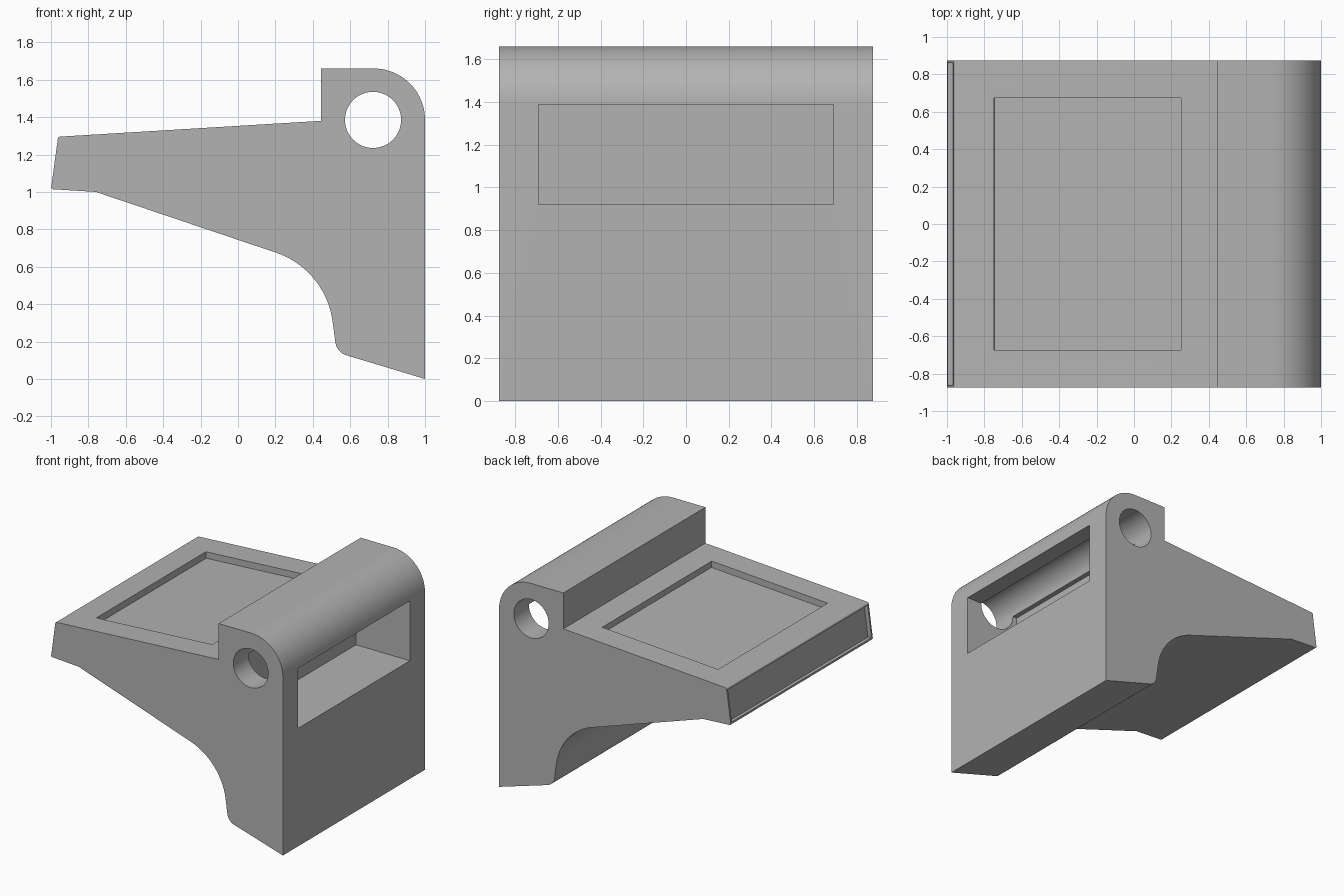
import bpy, bmesh, math
from mathutils import Vector, Matrix

cube = bpy.data.objects.get("Cube")
if cube:
    bpy.data.objects.remove(cube, do_unlink=True)

grey = bpy.data.materials.new("plain grey")
grey.use_nodes = True
COLOUR = (0.45, 0.45, 0.45, 1)
grey.diffuse_color = COLOUR
grey.node_tree.nodes["Principled BSDF"].inputs["Base Color"].default_value = COLOUR

HALF_WIDTH = 0.875


def make_object(name, bm):
    bmesh.ops.recalc_face_normals(bm, faces=bm.faces)
    mesh = bpy.data.meshes.new(name)
    bm.to_mesh(mesh)
    bm.free()
    mesh.materials.append(grey)
    obj = bpy.data.objects.new(name, mesh)
    bpy.context.collection.objects.link(obj)
    return obj


def rounded(corners, steps=20):
    """Outline of (x, z, radius) corners with each corner replaced by an arc."""
    points = []
    for i, (x, z, radius) in enumerate(corners):
        p = Vector((x, z))
        if not radius:
            points.append(p)
            continue
        a = (Vector(corners[i - 1][:2]) - p).normalized()
        b = (Vector(corners[(i + 1) % len(corners)][:2]) - p).normalized()
        half = a.angle(b) / 2
        centre = p + (a + b).normalized() * radius / math.sin(half)
        start = p + a * radius / math.tan(half) - centre
        end = p + b * radius / math.tan(half) - centre
        turn = start.angle_signed(end)
        for k in range(steps + 1):
            points.append(centre + Matrix.Rotation(-turn * k / steps, 2) @ start)
    return points


def prism(name, points, half):
    """Extrude an x-z outline across y."""
    bm = bmesh.new()
    face = bm.faces.new([bm.verts.new((p[0], -half, p[1])) for p in points])
    new = bmesh.ops.extrude_face_region(bm, geom=[face])["geom"]
    bmesh.ops.translate(bm, vec=(0, 2 * half, 0),
                        verts=[v for v in new if isinstance(v, bmesh.types.BMVert)])
    return make_object(name, bm)


def sunk_panel(name, start, end, margins, depth, half):
    """Cutter sunk square into the sloped line from start to end."""
    start, end = Vector(start), Vector(end)
    along = (end - start).normalized()
    inward = Vector((along.y, -along.x))
    a, b = start + along * margins[0], end - along * margins[1]
    return prism(name, [a - inward * 0.1, b - inward * 0.1,
                        b + inward * depth, a + inward * depth], half)


# Main body: side outline extruded across the width
lip_low, lip_high, tray_back = (-1, 1.015), (-0.962, 1.295), (0.445, 1.38)
body = prism("bracket_body", rounded([
    (1, 0, 0), (1, 1.66, 0.275), (0.445, 1.66, 0), (*tray_back, 0),
    (*lip_high, 0.014), (*lip_low, 0.01), (-0.76, 1, 0),
    (0.468, 0.586, 0.45), (0.528, 0.142, 0.085)]), HALF_WIDTH)

# Cutters: rod hole, rear pocket, tray recess and lip recess
hole = prism("rod_hole_cutter",
             [(0.722 + 0.15 * math.cos(t), 1.385 + 0.15 * math.sin(t))
              for t in (math.tau * k / 64 for k in range(64))], 1)
pocket = prism("rear_pocket_cutter",
               [(0.535, 0.92), (1.1, 0.92), (1.1, 1.387), (0.535, 1.387)], 0.69)
tray = sunk_panel("tray_recess_cutter", lip_high, tray_back,
                  (0.213, 0.195), 0.05, 0.675)
lip = sunk_panel("lip_recess_cutter", lip_low, lip_high,
                 (0.02, 0.018), 0.03, 0.86)

# Cut the openings, then bake the result
cutters = [hole, pocket, tray, lip]
for cutter in cutters:
    cutter.hide_render = True
    mod = body.modifiers.new(cutter.name, "BOOLEAN")
    mod.operation, mod.solver, mod.object = "DIFFERENCE", "EXACT", cutter
bpy.context.view_layer.update()
graph = bpy.context.evaluated_depsgraph_get()
body.data = bpy.data.meshes.new_from_object(body.evaluated_get(graph))
body.modifiers.clear()
for cutter in cutters:
    bpy.data.objects.remove(cutter, do_unlink=True)

# Smooth the arcs and keep the edges sharp
bpy.ops.object.select_all(action="DESELECT")
body.select_set(True)
bpy.context.view_layer.objects.active = body
bpy.ops.object.shade_smooth_by_angle(angle=math.radians(25))
